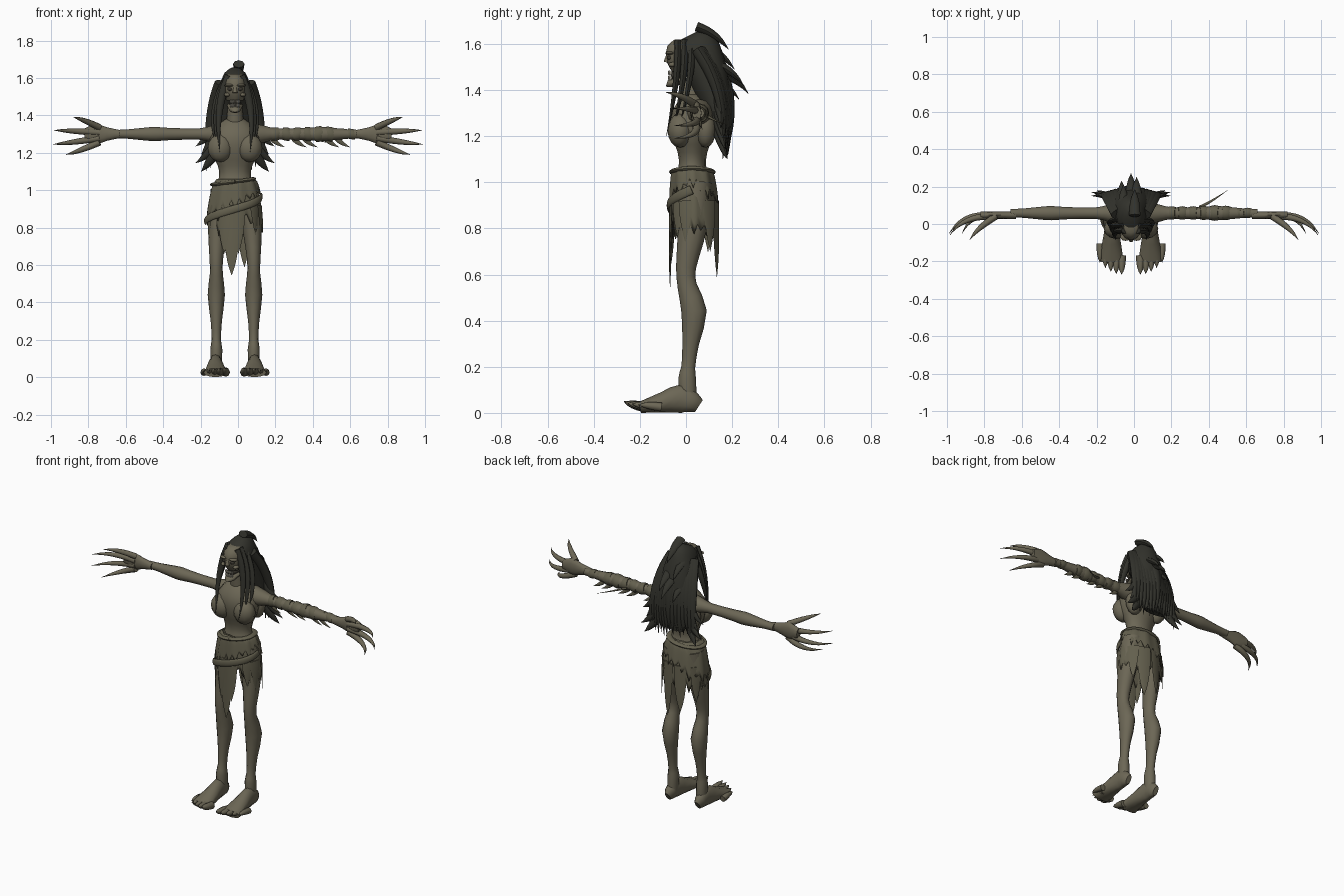
import bpy, bmesh, math, random
from mathutils import Vector

random.seed(4)
if "Cube" in bpy.data.objects:
    bpy.data.objects.remove(bpy.data.objects["Cube"], do_unlink=True)

MIDDLE = -.016
ALONG_Y, ALONG_Z = Vector((0, 1, 0)), Vector((0, 0, 1))
SIDES = {"left": 1, "right": -1}
made = []


def material(name, *rgb):
    mat = bpy.data.materials.new(name)
    mat.use_nodes = True
    mat.diffuse_color = (*rgb, 1)
    shader = next(node for node in mat.node_tree.nodes if node.type == 'BSDF_PRINCIPLED')
    shader.inputs["Base Color"].default_value = (*rgb, 1)
    shader.inputs["Roughness"].default_value = .9
    return mat


skin = material("olive skin", .15, .135, .092)
cloth = material("ragged cloth", .125, .115, .075)
hair = material("dark hair", .032, .032, .025)
claw = material("dark claw", .04, .036, .027)
bone = material("bone teeth", .48, .45, .37)


def finish(name, bm, *mats):
    bmesh.ops.recalc_face_normals(bm, faces=bm.faces)
    mesh = bpy.data.meshes.new(name)
    bm.to_mesh(mesh)
    bm.free()
    for mat in mats:
        mesh.materials.append(mat)
    ob = bpy.data.objects.new(name, mesh)
    bpy.context.collection.objects.link(ob)
    made.append(ob)
    return ob


def smooth_path(points, steps=2):
    """Catmull-Rom through points that carry position and two radii."""
    path = []
    last = len(points) - 1
    for i in range(last):
        around = [points[max(0, min(last, i + k))] for k in (-1, 0, 1, 2)]
        for step in range(steps):
            t = step / steps
            path.append([b + t / 2 * (c - a + t * (2 * a - 5 * b + 4 * c - d + t * (3 * b - a - 3 * c + d)))
                         for a, b, c, d in zip(*around)])
    return path + [points[-1]]


def loft(name, rings, mat, ref=ALONG_Y, sides=12, tip=None, side=1, middle=MIDDLE):
    """Oval rings along a path; each ring is x, y, z, radius across, radius towards ref."""
    rings = [(middle + side * x, *rest) for x, *rest in smooth_path(rings)]
    centres = [Vector(ring[:3]) for ring in rings]
    bm = bmesh.new()
    loops = []
    for i, (*_, across, towards) in enumerate(rings):
        tangent = centres[min(i + 1, len(rings) - 1)] - centres[max(i - 1, 0)]
        u = tangent.cross(ref).normalized()
        v = u.cross(tangent).normalized()
        turns = [math.tau * k / sides for k in range(sides)]
        loops.append([bm.verts.new(centres[i] + u * max(across, .001) * math.cos(w)
                                   + v * max(towards, .001) * math.sin(w)) for w in turns])
    for i, (near, far) in enumerate(zip(loops, loops[1:])):
        for k in range(sides):
            face = bm.faces.new((near[k - 1], near[k], far[k], far[k - 1]))
            face.material_index = int(tip is not None and i > .75 * len(loops))
    bm.faces.new(loops[0])
    bm.faces.new(loops[-1])
    return finish(name, bm, mat, tip or mat)


def strand(name, start, bend, end, width, mat, flat=.7, **options):
    """A curved piece that tapers from start to a point."""
    start, bend, end = Vector(start), Vector(bend), Vector(end)
    rings = []
    for k in range(6):
        t = k / 5
        radius = width * (1 - t * t)
        place = start.lerp(bend, t).lerp(bend.lerp(end, t), t)
        rings.append((*place, radius, radius * flat))
    return loft(name, rings, mat, sides=8, **options)


def blob(name, place, size, mat, side=1):
    bm = bmesh.new()
    bmesh.ops.create_uvsphere(bm, u_segments=12, v_segments=8, radius=1)
    for vert in bm.verts:
        vert.co = [c * s + p for c, s, p in zip(vert.co, size, place)]
        vert.co.x = MIDDLE + side * vert.co.x
    return finish(name, bm, mat)


# Torso and neck: height and half width
torso = ((.9, .12), (1, .115), (1.07, .085), (1.13, .092), (1.2, .125), (1.28, .135), (1.34, .1), (1.38, .05))
loft("torso", [(0, .028, z, r, r * .7) for z, r in torso], skin)
loft("neck", [(0, .03, 1.33, .05, .05), (0, .01, 1.47, .036, .04)], skin)

# Head with sunken face and bared teeth
skull = ((1.62, .035), (1.59, .06), (1.54, .064), (1.51, .058), (1.48, .045))
loft("skull", [(0, 0, z, r, r * 1.35) for z, r in skull], skin)
loft("jaw", [(0, .03, 1.46, .045, .018), (0, -.06, 1.43, .032, .018), (0, -.083, 1.43, .015, .014)],
     skin, ref=ALONG_Z)
loft("nose", [(0, -.075, 1.56, .008, .008), (0, -.085, 1.52, .013, .012)], skin)
loft("mouth_gap", [(0, 0, 1.464, .034, .016), (0, -.066, 1.464, .024, .016)], claw, ref=ALONG_Z)
for i in range(-3, 4):
    for name, z in {"upper_tooth": 1.474, "lower_tooth": 1.453}.items():
        blob(name, (i * .0075, i * i * .0009 - .074, z), (.0035, .005, .01), bone)

fan = {"thumb": .09, "index_finger": .02, "middle_finger": -.055, "little_finger": -.11}
for tag, side in SIDES.items():
    # Paired parts of the face and chest
    blob(tag + "_eye_socket", (.026, -.072, 1.54), (.015, .01, .01), claw, side)
    blob(tag + "_brow", (.03, -.07, 1.56), (.028, .02, .008), skin, side)
    blob(tag + "_cheekbone", (.042, -.055, 1.51), (.016, .022, .011), skin, side)
    blob(tag + "_breast", (.078, -.025, 1.225), (.068, .055, .075), skin, side)
    blob(tag + "_shoulder_blade", (.085, .085, 1.23), (.055, .045, .08), skin, side)

    # Thin arm with a bony elbow, then a flat palm
    arm = ((.07, .06), (.14, .045), (.21, .03), (.37, .033), (.44, .038), (.5, .034), (.59, .025), (.66, .022))
    loft(tag + "_arm", [(x, .058, 1.3, r, r) for x, r in arm], skin, side=side, middle=0)
    palm = ((.63, .021), (.7, .036), (.76, .053), (.82, .03))
    loft(tag + "_palm", [(x, .047, 1.3, r, .02) for x, r in palm], skin, side=side, middle=0)

    # Fingers fan out from the palm and curl forward
    for finger, rise in fan.items():
        reach = 1 - 10 * (rise + .02) ** 2
        strand(tag + "_" + finger, (.74, .04, 1.3 + rise * .4),
               (.74 + .7 * (reach - .74), .07 - max(rise, 0), 1.3 + rise * .9),
               (reach, -.05 - max(rise, 0) * .4, 1.3 + rise), .018, skin, flat=1,
               ref=ALONG_Z, tip=claw, side=side, middle=0)

    # Leg with knee, calf and ankle: depth, height, radius
    leg = ((.04, 1, .06), (.03, .85, .056), (.02, .75, .048), (0, .63, .036), (.005, .55, .035),
           (.035, .44, .046), (.02, .3, .03), (.01, .2, .025), (.005, .15, .032), (.01, .05, .03))
    loft(tag + "_leg", [(.1 - max(0, z - .7) * .1, y, z, r, r * 1.2) for y, z, r in leg], skin, side=side)

    # Foot resting on the ground: depth, half width, half height
    foot = ((.056, .016, .03), (.03, .033, .045), (-.02, .036, .062), (-.1, .05, .045), (-.2, .064, .024))
    loft(tag + "_foot", [(.104, y, h, w, h) for y, w, h in foot], skin, ref=ALONG_Z, side=side)
    for i in range(5):
        x, y = .05 + .029 * i, .004 * i * i - .27
        strand(tag + "_toe", (x, y + .1, .025), (x, y + .03, .035), (x, y, .05 - .004 * i),
               .023 - .001 * i, skin, flat=1, ref=ALONG_Z, tip=claw, side=side)


def skirt_point(angle, z, grow=.005):
    """A point on the wrapped hips, where angle zero faces front."""
    flare = math.sqrt(max(0, min(1, (1.06 - z) * 5)))
    return Vector(((.09 + .055 * flare + grow) * math.sin(angle),
                   .025 + .01 * flare - (.07 + .03 * flare + grow) * math.cos(angle), z))


def ragged_shell(name, hem, grow, columns=40, rows=6):
    bm = bmesh.new()
    grid = []
    for k in range(columns):
        angle = math.tau * k / columns
        drop = random.uniform(0, .03) if k % 2 else -random.uniform(.01, .06)
        fold = grow + .004 * math.sin(angle * 9)
        bottom = hem(angle) + drop
        heights = [1.06 + (bottom - 1.06) * j / rows for j in range(rows + 1)]
        grid.append([bm.verts.new(skirt_point(angle, z, fold) + Vector((MIDDLE, 0, 0))) for z in heights])
    for k in range(columns):
        here, there = grid[k - 1], grid[k]
        for j in range(rows):
            bm.faces.new((here[j], there[j], there[j + 1], here[j + 1]))
    thick = finish(name, bm, cloth).modifiers.new("thickness", 'SOLIDIFY')
    thick.thickness = .006


# Skirt with a front slit, a slanting overwrap and rolled edges
ragged_shell("skirt", lambda angle: .81 + .08 * math.exp(-((angle - .3) / .3) ** 2), 0)
ragged_shell("overwrap", lambda angle: .93 + .07 * math.sin(angle), .01)
turns = [math.tau * k / 16 for k in range(17)]
loft("waist_roll", [(*skirt_point(w, 1.045 + .015 * math.sin(w)), .018, .01) for w in turns],
     cloth, ref=ALONG_Z)
loft("diagonal_fold", [(*skirt_point(w, .9 + .045 * w, .014), .007, .02)
                       for w in (k / 4 for k in range(-6, 7))], cloth, ref=ALONG_Z)

# Hanging strips: angle to hem height
strips = {-.12: .545, -.4: .66, .12: .66, -1.2: .73, 1.2: .74, 2.8: .59, 3.4: .63, 2.3: .7, 4.1: .7, .8: .76}
for angle, low in strips.items():
    outward = Vector((math.sin(angle), -math.cos(angle), 0))
    strand("cloth_strip", skirt_point(angle, .92), skirt_point(angle, low + .1), skirt_point(angle, low),
           .09 - .08 * low, cloth, flat=.12, ref=outward)

# Bandages with tatters on the left arm
for i in range(8):
    x, lean = .2 + .058 * i, .006 * (-1) ** i
    thick = .036 + .006 * math.exp(-((x - .44) / .06) ** 2) - .008 * (x > .53)
    rows = [(x + .024 * k, .059, 1.3 + lean * k, thick - .005 * abs(k), thick - .005 * abs(k)) for k in (-1, 0, 1)]
    loft("bandage", rows, cloth, middle=0)
    if i % 3 != 1:
        strand("tatter", (x - .02, .06, 1.28), (x, .065, 1.25), (x + .05, .07, 1.23), .015, cloth,
               flat=.4, middle=0)
strand("loose_end", (.35, .09, 1.29), (.4, .11, 1.27), (.5, .18, 1.25), .008, cloth, ref=ALONG_Z, middle=0)

# Hair mass: height, depth, half width, half depth
mass = ((1.637, .015, .025, .045), (1.615, .025, .06, .095), (1.56, .045, .083, .108), (1.5, .08, .1, .095),
        (1.4, .115, .11, .08), (1.25, .15, .115, .045), (1.16, .16, .08, .02))
loft("hair_mass", [(0, y, z, w, d) for z, y, w, d in mass], hair, sides=16)
for i in range(-7, 8):
    u = i / 7
    near = abs(u) * .05
    strand("back_lock", (u * .07, .1 - near, 1.57), (u * .14, .23 - near, 1.4),
           (u * .155, .185 - near / 2, 1.13 + random.uniform(-.03, .03)), .04, hair)
for tag, side in SIDES.items():
    for k in range(3):
        back = .03 * k
        strand(tag + "_front_lock", (.03, back - .035, 1.61), (.11 + back / 2, back - .03, 1.45),
               (.08 + back / 2, back - .085, 1.2 + back), .024, hair, side=side)
    for k in range(4):
        z = 1.1 + .045 * k
        x = .18 + .03 * (k % 2)
        strand(tag + "_hair_spike", (.08, .13, z + .14), (.14, .16, z + .04), (x, .18 - .01 * k, z),
               .03, hair, side=side)
for x, y, z in ((0, .27, 1.385), (.03, .25, 1.42), (-.05, .23, 1.36), (.02, .185, 1.575), (-.04, .21, 1.49)):
    strand("hair_flick", (x, y - .14, z + .1), (x, y - .05, z + .07), (x, y, z), .03, hair, ref=ALONG_Z)

# Smooth shading that keeps folds sharp
bpy.ops.object.select_all(action='DESELECT')
for ob in made:
    ob.select_set(True)
bpy.context.view_layer.objects.active = made[0]
bpy.ops.object.shade_smooth_by_angle(angle=math.radians(50))
